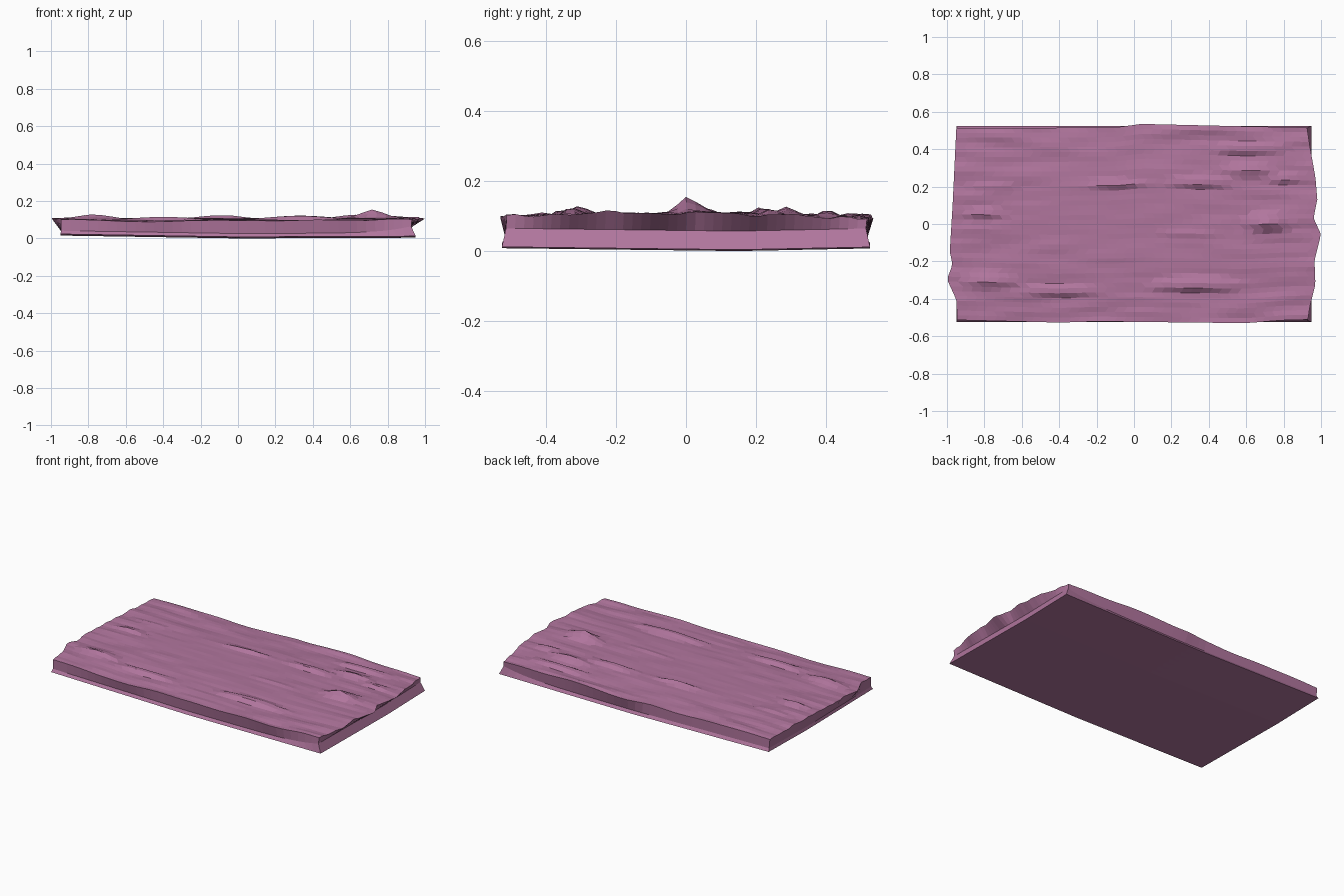
import bpy, bmesh, math
from mathutils import noise, Vector

if "Cube" in bpy.data.objects:
    bpy.data.objects.remove(bpy.data.objects["Cube"])

NX, NY = 38, 40

# Outline of the top: edge position along each side
LEFT = [(-.52, -.945), (-.41, -.95), (-.30, -1), (-.22, -.97), (-.15, -.985), (.1, -.97), (.52, -.95)]
RIGHT = [(-.52, .93), (-.45, .94), (-.33, .97), (-.2, .965), (-.06, 1), (.03, .96), (.13, .98), (.25, .97), (.42, .94), (.52, .925)]
FRONT = [(-1, -.512), (-.4, -.527), (-.2, -.521), (.6, -.53), (.8, -.514), (1, -.51)]
BACK = [(-1, .512), (-.1, .516), (.04, .535), (.6, .522), (1, .515)]

# Raised splinters: x, y, half length, half width, height
BUMPS = [(.72, 0, .13, .08, .05), (.36, .22, .2, .045, .022), (.62, .28, .16, .05, .024),
         (.8, .24, .1, .04, .018), (-.1, .21, .2, .03, .024), (-.77, -.31, .16, .06, .025),
         (-.4, -.36, .2, .04, .015), (.33, -.33, .25, .05, .022), (-.8, .05, .12, .05, .022),
         (.62, .4, .2, .04, .014), (-.75, .19, .15, .03, .015), (.3, -.06, .2, .03, .01)]


def lerp_table(table, t):
    if t <= table[0][0]:
        return table[0][1]
    for (a, va), (b, vb) in zip(table, table[1:]):
        if t <= b:
            return va + (vb - va) * (t - a) / (b - a)
    return table[-1][1]


def top_height(x, y):
    # level middle, worn edges, long grain-like roughness
    edge = max(abs(x) ** 2, (abs(y) / .53) ** 2)
    n = noise.noise(Vector((x * 3.5, y * 17, 4.2)))
    n2 = noise.noise(Vector((x * 1.8, y * 5, 9.1)))
    z = .107 - .012 * max(0, abs(y) / .53 - .4) / .6 + (.012 * n + .008 * n2) * (.25 + .75 * edge)
    for bx, by, rx, ry, h in BUMPS:
        v = (y - by) / ry
        if v < 0:
            v *= 1.6           # steeper front flank
        d = math.hypot((x - bx) / rx, v)
        if d < 1:
            z = max(z, .105 + h * (1 - d) ** .8)
    return z


def bottom_height(x, y):
    return max(.02 * max(0, -x) + .005 * max(0, x), 0) * .8 + .012 * max(0, .15 - y) + .008 * max(0, y - .15) / .4


bm = bmesh.new()
top, bot = {}, {}
for i in range(NX + 1):
    for j in range(NY + 1):
        u, v = i / NX, j / NY
        jit = .35 / NX if 0 < i < NX and j % 2 else 0
        u += jit
        y0 = -.52 + 1.04 * v
        x = lerp_table(LEFT, y0) * (1 - u) + lerp_table(RIGHT, y0) * u
        y = lerp_table(FRONT, x) * (1 - v) + lerp_table(BACK, x) * v
        top[i, j] = bm.verts.new((x, y, top_height(x, y)))
        xb, yb = -.95 + 1.9 * u, -.525 + 1.05 * v
        bot[i, j] = bm.verts.new((xb, yb, bottom_height(xb, yb)))

# Top and underside
for i in range(NX):
    for j in range(NY):
        q = [(i, j), (i + 1, j), (i + 1, j + 1), (i, j + 1)]
        bm.faces.new([top[k] for k in q])
        bm.faces.new([bot[k] for k in reversed(q)])

# Sides with a slightly pinched waist
rim = ([(i, 0) for i in range(NX)] + [(NX, j) for j in range(NY)]
       + [(i, NY) for i in range(NX, 0, -1)] + [(0, j) for j in range(NY, 0, -1)])
waist = []
for k in rim:
    b = bot[k].co
    right = max(0, b.x) / .95
    waist.append(bm.verts.new((b.x * (.995 - .02 * right), b.y * .978, b.z + .018 + .035 * right ** 6)))
for n, k in enumerate(rim):
    m = (n + 1) % len(rim)
    k2 = rim[m]
    bm.faces.new([bot[k], bot[k2], waist[m], waist[n]])
    bm.faces.new([waist[n], waist[m], top[k2], top[k]])

bmesh.ops.recalc_face_normals(bm, faces=bm.faces)
low = min(v.co.z for v in bm.verts)
for v in bm.verts:
    v.co.z -= low
mesh = bpy.data.meshes.new("stone_slab")
bm.to_mesh(mesh)
bm.free()
slab = bpy.data.objects.new("stone_slab", mesh)
bpy.context.collection.objects.link(slab)

mat = bpy.data.materials.new("mauve")
mat.diffuse_color = (.44, .18, .34, 1)
mat.use_nodes = True
mat.node_tree.nodes["Principled BSDF"].inputs["Base Color"].default_value = mat.diffuse_color
mesh.materials.append(mat)
